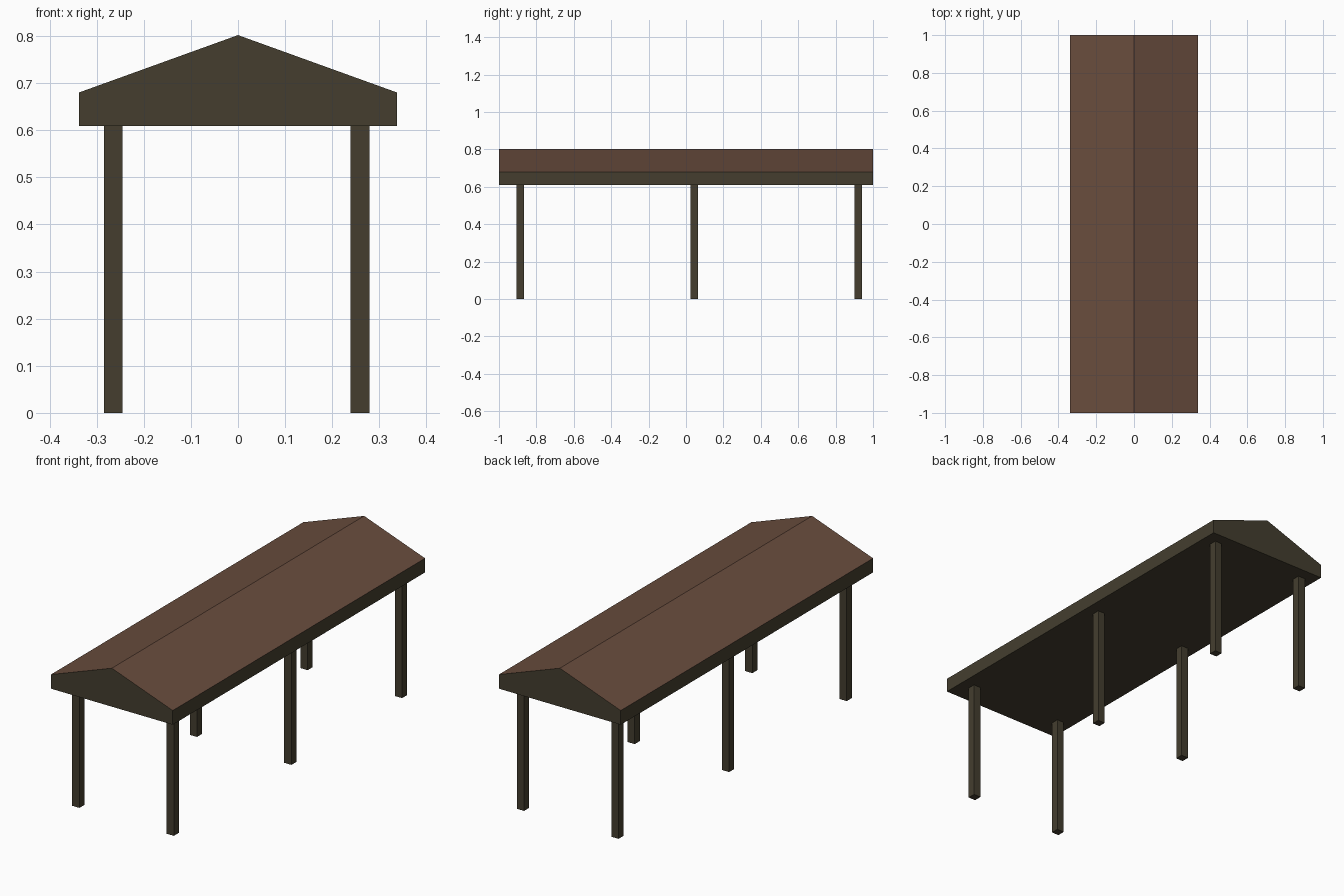
import bpy, bmesh

if "Cube" in bpy.data.objects:
    bpy.data.objects.remove(bpy.data.objects["Cube"])


def material(name, rgb):
    m = bpy.data.materials.new(name)
    m.diffuse_color = (*rgb, 1.0)
    m.use_nodes = True
    m.node_tree.nodes["Principled BSDF"].inputs["Base Color"].default_value = m.diffuse_color
    return m


brown = material("brown roofing", (0.140, 0.073, 0.047))
olive = material("dark olive timber", (0.058, 0.048, 0.028))


def add_object(name, bm, mats):
    bmesh.ops.recalc_face_normals(bm, faces=bm.faces)
    me = bpy.data.meshes.new(name)
    for m in mats:
        me.materials.append(m)
    # upward-facing slopes take the roofing colour
    if len(mats) > 1:
        for f in bm.faces:
            f.material_index = 1 if f.normal.z > 0.5 else 0
    bm.to_mesh(me)
    bm.free()
    ob = bpy.data.objects.new(name, me)
    bpy.context.collection.objects.link(ob)
    return ob


# Gabled roof: five-point profile extruded along y
W, EAVE_LOW, EAVE_HIGH, RIDGE = 0.338, 0.609, 0.68, 0.802
profile = [(-W, EAVE_LOW), (W, EAVE_LOW), (W, EAVE_HIGH), (0, RIDGE), (-W, EAVE_HIGH)]
bm = bmesh.new()
gable = bm.faces.new([bm.verts.new((x, -1, z)) for x, z in profile])
ext = bmesh.ops.extrude_face_region(bm, geom=[gable], use_keep_orig=True)
bmesh.ops.translate(bm, vec=(0, 2, 0),
                    verts=[v for v in ext["geom"] if isinstance(v, bmesh.types.BMVert)])
add_object("gabled_roof", bm, [olive, brown])

# Six square posts in two rows
POST = 0.04
for side, x in (("left", -0.265), ("right", 0.259)):
    for place, y in (("front", -0.887), ("middle", 0.045), ("back", 0.922)):
        bm = bmesh.new()
        bmesh.ops.create_cube(bm, size=1)
        bmesh.ops.scale(bm, vec=(POST, POST, EAVE_LOW), verts=bm.verts)
        bmesh.ops.translate(bm, vec=(x, y, EAVE_LOW / 2), verts=bm.verts)
        add_object(f"{place}_{side}_post", bm, [olive])
